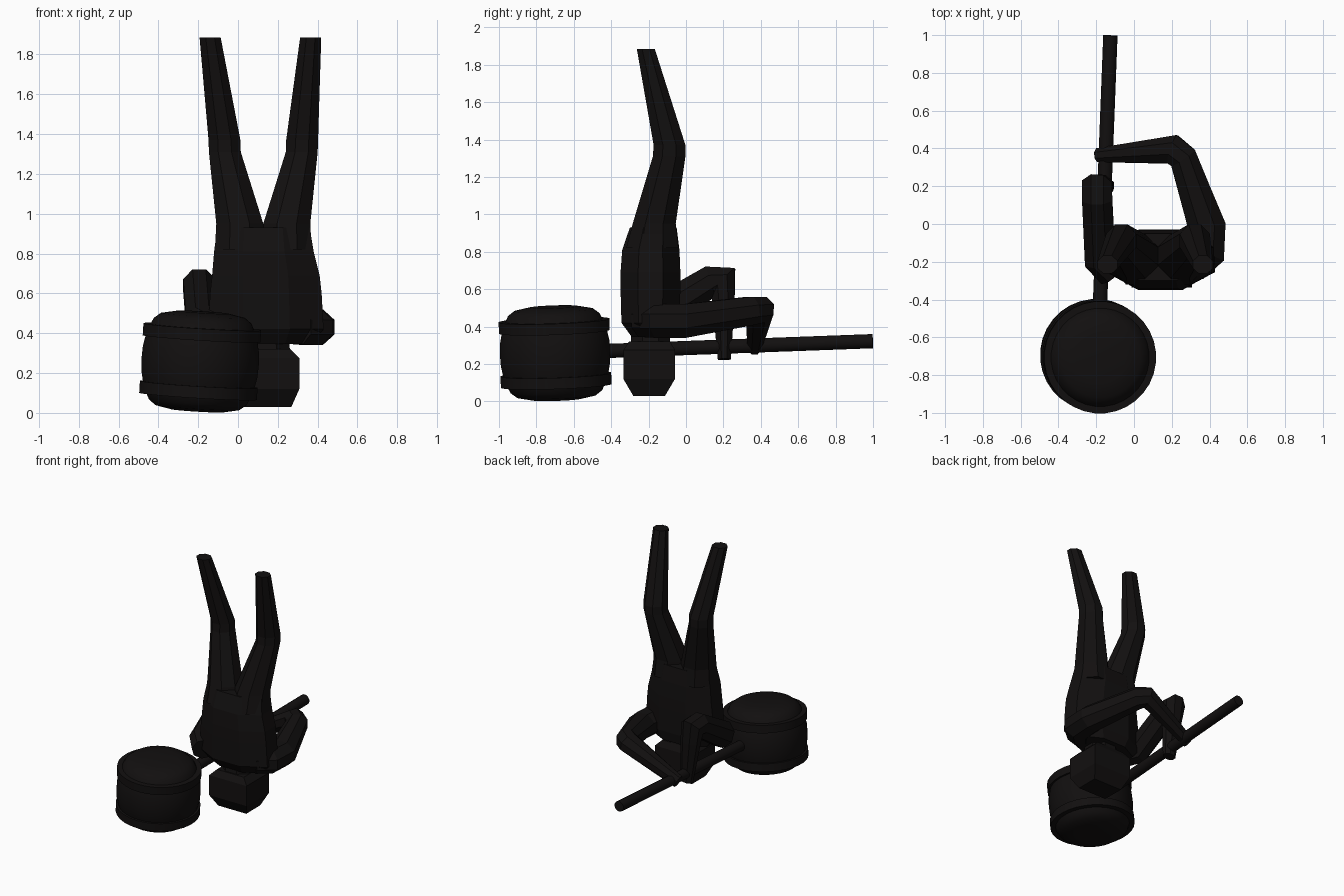
import bpy, bmesh, math
from mathutils import Vector, Matrix

if "Cube" in bpy.data.objects:
    bpy.data.objects.remove(bpy.data.objects["Cube"])

Z = Vector((0, 0, 1))
X = Vector((1, 0, 0))

mat = bpy.data.materials.new("near_black")
mat.diffuse_color = (0.006, 0.005, 0.005, 1)
mat.use_nodes = True
mat.node_tree.nodes["Principled BSDF"].inputs["Base Color"].default_value = mat.diffuse_color


def loft(name, rings, n=8, hint=X, axis=None, caps=True, smooth=False, matrix=None):
    """Skin n-sided rings (x, y, z, half_u, half_v); axis fixes the ring normal."""
    bm = bmesh.new()
    centres = [Vector(r[:3]) for r in rings]
    loops = []
    for i, (c, r) in enumerate(zip(centres, rings)):
        if axis:
            t = axis
        else:
            t = Vector()
            if i > 0:
                t += (c - centres[i - 1]).normalized()
            if i < len(rings) - 1:
                t += (centres[i + 1] - c).normalized()
            t.normalize()
        u = (hint - t * hint.dot(t)).normalized()
        v = t.cross(u)
        k = 1 / math.cos(math.pi / n)
        loop = []
        for j in range(n):
            a = (j + 0.5) * 2 * math.pi / n
            loop.append(bm.verts.new(c + u * (r[3] * k * math.cos(a)) + v * (r[4] * k * math.sin(a))))
        loops.append(loop)
    for lo, hi in zip(loops, loops[1:]):
        for j in range(n):
            bm.faces.new((lo[j], lo[(j + 1) % n], hi[(j + 1) % n], hi[j]))
    if caps:
        bm.faces.new(loops[0][::-1])
        bm.faces.new(loops[-1])
    bmesh.ops.recalc_face_normals(bm, faces=bm.faces)
    mesh = bpy.data.meshes.new(name)
    bm.to_mesh(mesh)
    bm.free()
    ob = bpy.data.objects.new(name, mesh)
    bpy.context.collection.objects.link(ob)
    mesh.materials.append(mat)
    if matrix:
        ob.matrix_world = matrix
    if smooth:
        bpy.ops.object.select_all(action='DESELECT')
        ob.select_set(True)
        bpy.context.view_layer.objects.active = ob
        bpy.ops.object.shade_smooth_by_angle(angle=math.radians(35))
    return ob


# Upside-down torso, shoulders at the bottom
loft("torso", [(0.14, -0.17, 0.345, 0.23, 0.12),
               (0.14, -0.19, 0.42, 0.29, 0.155),
               (0.14, -0.19, 0.60, 0.28, 0.16),
               (0.14, -0.19, 0.69, 0.27, 0.16),
               (0.13, -0.188, 0.81, 0.25, 0.153),
               (0.128, -0.175, 0.93, 0.232, 0.125)], axis=Z)

# Legs pointing up, knees bent towards +y
for side, foot_x in ((-1, -0.14), (1, 0.365)):
    name = "left_leg" if side < 0 else "right_leg"
    loft(name, [(0.127 + side * 0.118, -0.18, 0.82, 0.125, 0.14),
                (0.127 + side * 0.118, -0.17, 0.95, 0.118, 0.115),
                (0.127 + side * 0.193, -0.09, 1.31, 0.08, 0.087),
                (0.127 + side * 0.195, -0.088, 1.37, 0.08, 0.085),
                (foot_x, -0.215, 1.885, 0.053, 0.048)], axis=Z)

# Neck and blocky head resting near the ground
loft("neck", [(0.145, -0.19, 0.27, 0.12, 0.11), (0.145, -0.19, 0.38, 0.11, 0.10)], axis=Z)
loft("head", [(0.148, -0.197, 0.03, 0.12, 0.085),
              (0.148, -0.197, 0.12, 0.16, 0.138),
              (0.148, -0.197, 0.275, 0.16, 0.138),
              (0.148, -0.195, 0.32, 0.115, 0.11)], n=4, axis=Z)

# Arm bent over and straight down to the handle
loft("left_arm", [(-0.11, -0.26, 0.42, 0.08, 0.08),
                  (-0.18, -0.18, 0.45, 0.085, 0.095),
                  (-0.195, 0.13, 0.64, 0.08, 0.085),
                  (-0.195, 0.20, 0.645, 0.08, 0.09),
                  (-0.18, 0.20, 0.54, 0.07, 0.06),
                  (-0.15, 0.205, 0.225, 0.045, 0.035)])

# Arm reaching forward, then across the handle
loft("right_arm", [(0.30, -0.23, 0.43, 0.085, 0.09),
                   (0.375, -0.15, 0.43, 0.09, 0.11),
                   (0.385, -0.01, 0.43, 0.09, 0.10),
                   (0.26, 0.35, 0.485, 0.075, 0.075),
                   (0.205, 0.395, 0.49, 0.07, 0.078),
                   (-0.19, 0.365, 0.29, 0.045, 0.037)], hint=Z)

# Mallet handle
loft("mallet_handle", [(-0.185, -0.55, 0.265, 0.038, 0.038),
                       (-0.125, 0.998, 0.322, 0.038, 0.038)], n=12, smooth=True)

# Barrel-shaped mallet head, slightly tilted
tilt = Matrix.Translation((-0.19, -0.70, 0.258)) @ Matrix.Rotation(math.radians(3.5), 4, 'Y') \
    @ Matrix.Rotation(math.radians(2), 4, 'X')
half = [(0.295, 0.0), (0.292, 0.06), (0.28, 0.12), (0.262, 0.17), (0.245, 0.205), (0.21, 0.232), (0.13, 0.248)]
profile = [(r, -z) for r, z in half[:0:-1]] + half
loft("mallet_barrel", [(0, 0, z, r, r) for r, z in profile], n=32, axis=Z, smooth=True, matrix=tilt)

# Hoops round the barrel
for name, s in (("lower_hoop", -1), ("upper_hoop", 1)):
    c = s * 0.145
    section = [(0.25, c - 0.03), (0.296, c - 0.03), (0.296, c + 0.03), (0.25, c + 0.03)]
    loft(name, [(0, 0, z, r, r) for r, z in section], n=32, axis=Z, caps=False, smooth=True, matrix=tilt)
